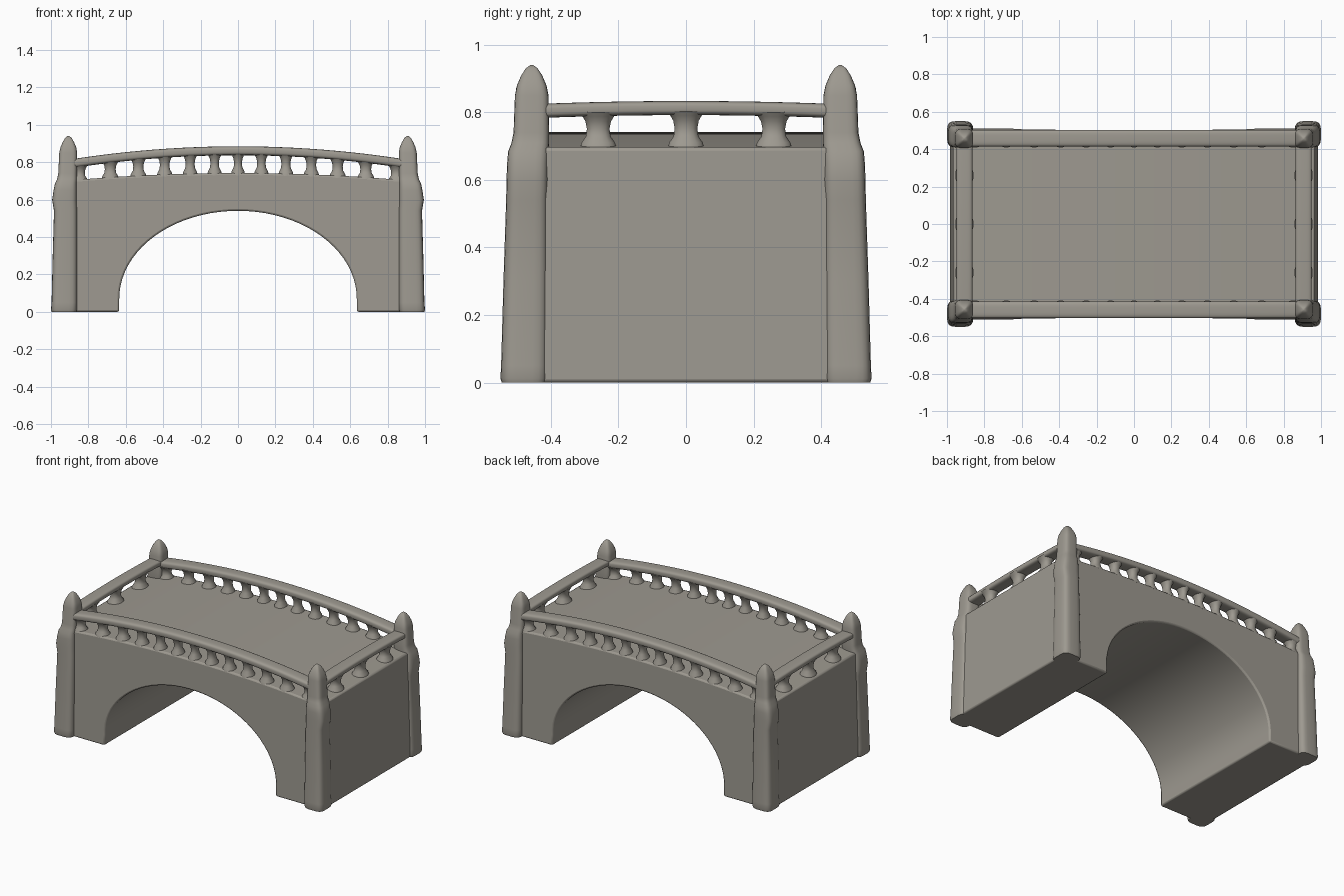
import bpy, bmesh, math

if "Cube" in bpy.data.objects:
    bpy.data.objects.remove(bpy.data.objects["Cube"])

stone = bpy.data.materials.new("warm grey stone")
stone.diffuse_color = (0.34, 0.32, 0.28, 1)
stone.use_nodes = True
stone.node_tree.nodes["Principled BSDF"].inputs["Base Color"].default_value = stone.diffuse_color


def finish(name, bm, angle=40):
    bmesh.ops.recalc_face_normals(bm, faces=bm.faces[:])
    me = bpy.data.meshes.new(name)
    bm.to_mesh(me)
    bm.free()
    me.materials.append(stone)
    ob = bpy.data.objects.new(name, me)
    bpy.context.collection.objects.link(ob)
    bpy.ops.object.select_all(action='DESELECT')
    ob.select_set(True)
    bpy.context.view_layer.objects.active = ob
    bpy.ops.object.shade_smooth_by_angle(angle=math.radians(angle))
    return ob


def rounded(hx, hy, power, n=24):
    """Rounded-square outline with half sizes hx, hy."""
    pts = []
    for i in range(n):
        a = 2 * math.pi * (i + 0.5) / n
        c, s = math.cos(a), math.sin(a)
        pts.append((math.copysign(abs(c) ** (2 / power), c) * hx,
                    math.copysign(abs(s) ** (2 / power), s) * hy))
    return pts


def loft(name, rings):
    bm = bmesh.new()
    rows = [[bm.verts.new(p) for p in ring] for ring in rings]
    for a, b in zip(rows, rows[1:]):
        for i in range(len(a)):
            j = (i + 1) % len(a)
            bm.faces.new((a[i], a[j], b[j], b[i]))
    bm.faces.new(rows[0])
    bm.faces.new(rows[-1])
    return finish(name, bm, 50)


def deck_z(x):
    return 0.742 - 0.045 * (x / 0.96) ** 2


def rail_top(x):
    return 0.885 - 0.066 * (x / 0.87) ** 2


def end_rail_top(y):
    return 0.834 - 0.008 * (y / 0.42) ** 2


# Arched bridge body: side profile extruded across, walls leaning in slightly
profile = [(-0.985, 0), (-0.635, 0)]
for i in range(41):
    a = math.pi * (1 - i / 40)
    profile.append((0.635 * math.cos(a), 0.07 + 0.47 * math.sin(a)))
profile += [(0.635, 0), (0.985, 0)]
profile += [(0.967 - 1.934 * i / 24, deck_z(0.967 - 1.934 * i / 24)) for i in range(25)]
bm = bmesh.new()
sides = [[bm.verts.new((x, s * (0.51 - 0.014 * z), z)) for x, z in profile]
         for s in (-1, 1)]
for i in range(len(profile)):
    j = (i + 1) % len(profile)
    bm.faces.new((sides[0][i], sides[0][j], sides[1][j], sides[1][i]))
bm.faces.new(sides[0])
bm.faces.new(sides[1])
body = finish("bridge_body", bm)
bev = body.modifiers.new("soft edges", 'BEVEL')
bev.width = 0.01
bev.segments = 2
bev.limit_method = 'ANGLE'
bev.angle_limit = math.radians(50)

# Corner piers with pointed post tops: z, centre x, centre y, half x, half y
levels = [(0.0, .930, .480, .066, .066), (0.012, .930, .480, .070, .070),
          (0.05, .928, .479, .069, .069), (0.30, .925, .475, .066, .066),
          (0.54, .922, .471, .062, .062), (0.60, .928, .470, .066, .062),
          (0.65, .924, .469, .062, .061), (0.685, .921, .467, .058, .060),
          (0.71, .914, .461, .053, .056), (0.74, .911, .458, .050, .053),
          (0.85, .908, .457, .048, .050), (0.88, .907, .457, .042, .044),
          (0.91, .907, .457, .029, .031), (0.93, .907, .457, .017, .018),
          (0.94, .907, .457, .005, .005)]
for sx in (-1, 1):
    for sy in (-1, 1):
        loft("corner_pier", [[(sx * (cx + u), sy * (cy + v), z)
                              for u, v in rounded(hx, hy, 4)]
                             for z, cx, cy, hx, hy in levels])

# Handrails: long curved ones and short end ones
for s in (-1, 1):
    xs = [-0.9 + 1.8 * i / 24 for i in range(25)]
    loft("long_handrail", [[(x, s * 0.459 + u, rail_top(x) - 0.024 + v)
                            for u, v in rounded(0.045, 0.024, 3.5)] for x in xs])
    ys = [-0.45 + 0.9 * i / 10 for i in range(11)]
    loft("end_handrail", [[(s * 0.907 + u, y, end_rail_top(y) - 0.021 + v)
                           for u, v in rounded(0.043, 0.021, 3.5)] for y in ys])


# Balusters: narrow waist, flared top and foot
def baluster(x, y, z0, z1, rx, ry, flare):
    shape = [(0, 1), (0.18, 0.75), (0.35, 0.15), (0.55, 0), (0.75, 0.2),
             (0.88, 0.6), (1, 1)]
    loft("baluster", [[(x + u, y + v, z0 + t * (z1 - z0))
                       for u, v in rounded(rx + f * flare, ry + f * flare, 2.3, 16)]
                      for t, f in shape])


for s in (-1, 1):
    for x in (0, 0.125, 0.256, 0.392, 0.533, 0.683, 0.85):
        for sx in ((-1, 1) if x else (1,)):
            baluster(sx * x, s * 0.455, deck_z(x) - 0.012, rail_top(x) - 0.035,
                     0.021 + 0.012 * x, 0.028, 0.018)
    for y in (-0.26, 0, 0.26):
        baluster(s * 0.907, y, deck_z(0.9) - 0.012, end_rail_top(y) - 0.03,
                 0.028, 0.034, 0.022)
